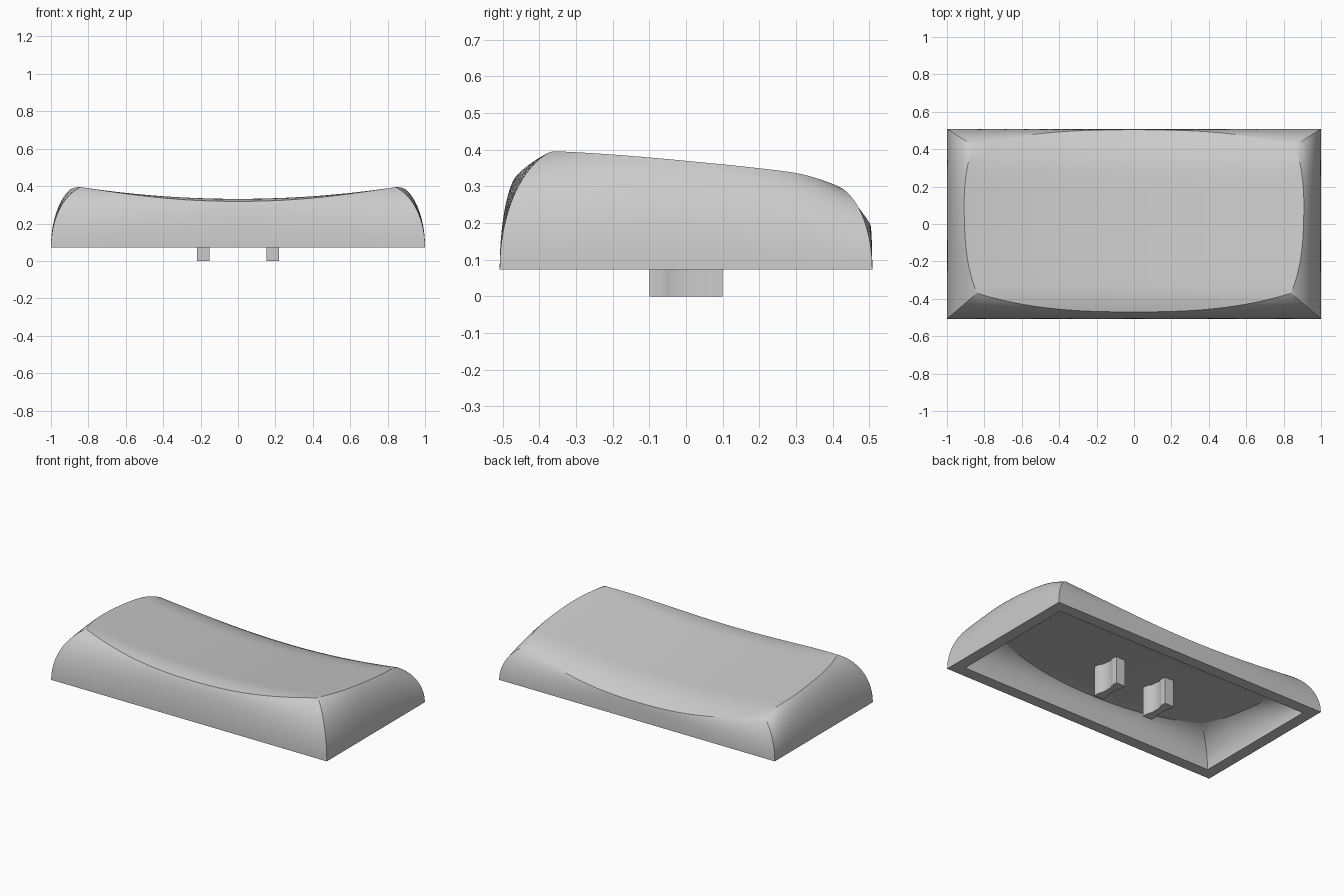
import bpy, bmesh, math
from mathutils import Vector

cube = bpy.data.objects.get("Cube")
if cube:
    bpy.data.objects.remove(cube, do_unlink=True)

GREY = (0.6, 0.6, 0.6, 1)
mat = bpy.data.materials.new("light grey plastic")
mat.use_nodes = True
mat.diffuse_color = GREY
mat.node_tree.nodes["Principled BSDF"].inputs["Base Color"].default_value = GREY

BASE = 0.073          # height of the lower edge
SEGMENTS = 32         # points along each side
WALL_RINGS, TOP_RINGS = 16, 14


def finish(bm, name, degrees):
    bmesh.ops.recalc_face_normals(bm, faces=bm.faces)
    mesh = bpy.data.meshes.new(name)
    bm.to_mesh(mesh)
    bm.free()
    mesh.materials.append(mat)
    obj = bpy.data.objects.new(name, mesh)
    bpy.context.collection.objects.link(obj)
    bpy.ops.object.select_all(action='DESELECT')
    obj.select_set(True)
    bpy.context.view_layer.objects.active = obj
    bpy.ops.object.shade_smooth_by_angle(angle=math.radians(degrees))


def top_height(x, y):
    """Scooped across, sloping to the back, rolling off at both ends."""
    z = 0.33 - 0.1 * (y + 0.33) + 0.064 * (x / 0.85) ** 2
    return z - 1.3 * max(0, -0.33 - y) ** 2 - max(0, y - 0.27) ** 2


def outline(inset, drop):
    """Matching points of the rectangular base and the bulging rim, with the wall's arc angle."""
    bx, by = 1 - inset, 0.508 - inset
    base = [(-bx, -by), (bx, -by), (bx, by), (-bx, by)]
    fx, kx = 0.84 - inset, 0.86 - inset
    fy, ky = inset - 0.37, 0.42 - inset
    rim = [(-fx, fy), (fx, fy), (kx, ky), (-kx, ky)]
    bulges = [((0, -1), 0.1), ((1, 0), 0.057), ((0, 1), 0.084), ((-1, 0), 0.057)]
    points = []
    for i, (outward, bulge) in enumerate(bulges):
        b0, b1 = Vector(base[i]), Vector(base[(i + 1) % 4])
        r0, r1 = Vector(rim[i]), Vector(rim[(i + 1) % 4])
        for j in range(SEGMENTS):
            f = j / SEGMENTS
            u = abs(2 * f - 1)
            low = b0.lerp(b1, f)
            high = r0.lerp(r1, f) + Vector(outward) * bulge * (1 - u ** 2.6)
            z = top_height(*high) - drop
            points.append((low.to_3d() + Vector((0, 0, BASE)), Vector((*high, z)),
                           math.radians(64 + 10 * u ** 4)))
    return points


def bridge(bm, a, b):
    for i in range(len(a)):
        j = (i + 1) % len(a)
        bm.faces.new((a[i], a[j], b[j], b[i]))


def shell(bm, inset, drop):
    """Curved walls from base to rim, closed by the scooped top; returns the base ring."""
    points = outline(inset, drop)
    rings = []
    for k in range(WALL_RINGS + 1):
        ring = []
        for low, high, arc in points:
            t = arc * k / WALL_RINGS
            inward = (1 - math.cos(t)) / (1 - math.cos(arc))
            rise = math.sin(t) / math.sin(arc)
            xy = low.xy.lerp(high.xy, inward)
            ring.append(bm.verts.new((*xy, BASE + (high.z - BASE) * rise)))
        rings.append(ring)
    for k in range(TOP_RINGS - 1, 0, -1):
        scaled = [high.xy * k / TOP_RINGS for _, high, _ in points]
        rings.append([bm.verts.new((*p, top_height(*p) - drop)) for p in scaled])
    for a, b in zip(rings, rings[1:]):
        bridge(bm, a, b)
    centre = bm.verts.new((0, 0, top_height(0, 0) - drop))
    last = rings[-1]
    for i in range(len(last)):
        bm.faces.new((last[i], last[(i + 1) % len(last)], centre))
    return rings[0]


# Hollow cap: outer skin, inner skin and the flat lower edge between them
bm = bmesh.new()
outer = shell(bm, 0, 0)
inner = shell(bm, 0.075, 0.115)
bridge(bm, outer, inner)
finish(bm, "cap_shell", 20)

# Pair of waisted mounting stems, reaching up into the ceiling of the cavity
half = [(0.033, -0.1), (0.033, -0.07), (0.028, -0.05), (0.021, -0.035),
        (0.021, 0.035), (0.028, 0.05), (0.033, 0.07), (0.033, 0.1)]
for side, name in ((1, "left_stem"), (-1, "right_stem")):
    bm = bmesh.new()
    face = bm.faces.new([bm.verts.new((side * 0.186 + s * x, s * y, 0))
                         for s in (1, -1) for x, y in half])
    new = bmesh.ops.extrude_face_region(bm, geom=[face])["geom"]
    bmesh.ops.translate(bm, vec=(0, 0, 0.22),
                        verts=[g for g in new if isinstance(g, bmesh.types.BMVert)])
    finish(bm, name, 35)
